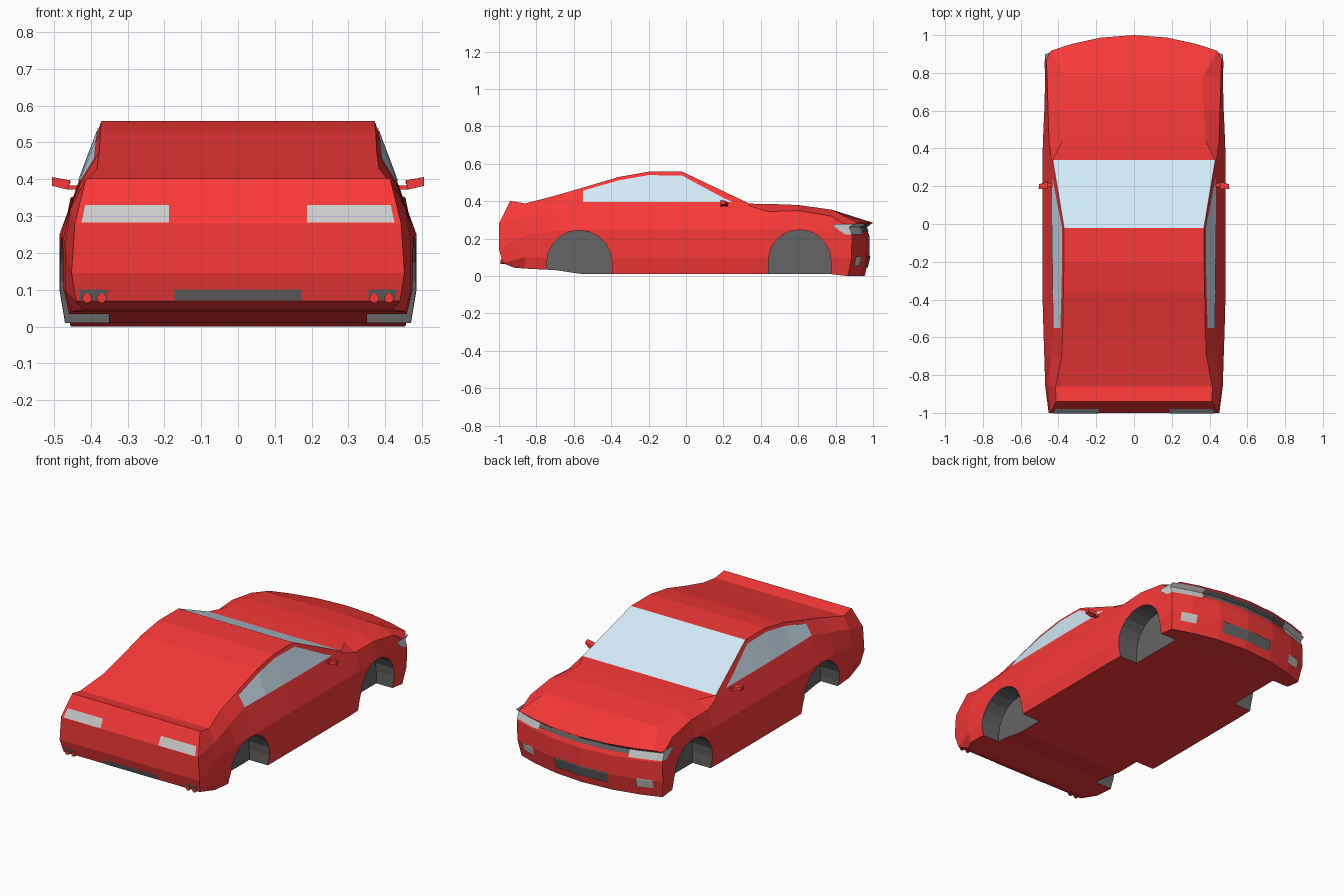
import bpy, bmesh, math

if "Cube" in bpy.data.objects:
    bpy.data.objects.remove(bpy.data.objects["Cube"])


def material(name, rgb):
    m = bpy.data.materials.new(name)
    m.diffuse_color = (*rgb, 1)
    m.use_nodes = True
    m.node_tree.nodes["Principled BSDF"].inputs["Base Color"].default_value = m.diffuse_color
    return m


RED = material("red_paint", (0.95, 0.04, 0.04))
DARK = material("dark_trim", (0.13, 0.13, 0.13))
GLASS = material("window_glass", (0.65, 0.82, 0.94))
LAMP = material("lamp_grey", (0.72, 0.72, 0.72))


def finish(bm, name, mats):
    bmesh.ops.remove_doubles(bm, verts=bm.verts[:], dist=0.0004)
    bmesh.ops.recalc_face_normals(bm, faces=bm.faces[:])
    me = bpy.data.meshes.new(name)
    bm.to_mesh(me)
    bm.free()
    for m in mats:
        me.materials.append(m)
    ob = bpy.data.objects.new(name, me)
    bpy.context.collection.objects.link(ob)
    return ob


def grid(bm, rows, mirror=False, mat=lambda i, j: 0):
    for s in ((1, -1) if mirror else (1,)):
        for i in range(len(rows) - 1):
            for j in range(len(rows[0]) - 1):
                q = [rows[i][j], rows[i][j + 1], rows[i + 1][j + 1], rows[i + 1][j]]
                f = bm.faces.new([bm.verts.new((p[0] * s, p[1], p[2])) for p in q])
                f.material_index = mat(i, j)


def lerp(a, b, t):
    return a + (b - a) * t


# Body stations: y, top z/x, shoulder z/x, waist z/x, floor z
STATIONS = [
    (-0.86, .388, .415, .32, .455, .22, .47, .04),
    (-0.70, .43, .383, .36, .44, .24, .475, .032),
    (-0.55, .473, .377, .395, .425, .25, .48, .01),
    (-0.36, .53, .374, .395, .428, .25, .485, .01),
    (-0.20, .558, .371, .395, .43, .25, .485, .01),
    (-0.02, .558, .37, .395, .432, .25, .485, .01),
    (0.34, .387, .43, .375, .437, .25, .485, .01),
    (0.44, .386, .38, .345, .45, .25, .482, .01),
    (0.60, .38, .37, .35, .455, .25, .475, .01),
    (0.78, .355, .365, .32, .46, .24, .47, .01),
]
# End sections as rows of x, z, y
REAR = [(.413, .402, -.94), (.443, .28, -1.0), (.452, .145, -1.0), (.44, .07, -.98), (.42, .045, -.92)]
NOSE = [(.44, .285, 1.0), (.465, .262, .962), (.47, .212, .982), (.47, .10, .98), (.455, 0, .955)]
BEND = 0.43
COLS = (0, .4, .75, 1)


def row_points(r, c=0):
    return [(f * r[0], r[2] - c * (f * r[0]) ** 2, r[1]) for f in COLS]


def ring(rows, c=0):
    sides = [row_points(r, c)[-1] for r in rows[1:-1]]
    return row_points(rows[0], c) + sides + row_points(rows[-1], c)[::-1]


def section(s):
    y, zt, xt, zs, xs, zm, xm, zb = s
    return [(xt, zt, y), (xs, zs, y), (xm, zm, y), (xm, .10, y), (xm - .015, zb, y)]


# Body shell
bm = bmesh.new()
rings = [ring(REAR)] + [ring(section(s)) for s in STATIONS] + [ring(NOSE, BEND)]
grid(bm, rings, True, lambda i, j: 2 if i == 6 and j < 3 else 0)
grid(bm, [row_points(r) for r in REAR], True)
grid(bm, [row_points(r, BEND) for r in NOSE], True)
body = finish(bm, "car_body", [RED, DARK, GLASS])

# Wheel arches
bm = bmesh.new()
for s in (1, -1):
    for yc, zc, r in ((-.57, .07, .175), (.608, .08, .168)):
        prof = [(yc + r * math.cos(math.pi * k / 10), zc + r * math.sin(math.pi * k / 10)) for k in range(11)]
        prof += [(yc - r, -.1), (yc + r, -.1)]
        f = bm.faces.new([bm.verts.new((s * .35, y, z)) for y, z in prof])
        out = bmesh.ops.extrude_face_region(bm, geom=[f], use_keep_orig=True)
        for v in out["geom"]:
            if isinstance(v, bmesh.types.BMVert):
                v.co.x = s * .6
for f in bm.faces:
    f.material_index = 1
cutter = finish(bm, "arch_cutter", [RED, DARK])
cutter.hide_render = True
mod = body.modifiers.new("arches", 'BOOLEAN')
mod.operation = 'DIFFERENCE'
mod.solver = 'EXACT'
mod.object = cutter
bpy.context.view_layer.objects.active = body
bpy.ops.object.modifier_apply(modifier=mod.name)
bpy.data.objects.remove(cutter)


def strip(name, rows, mat):
    bm = bmesh.new()
    grid(bm, rows, True)
    return finish(bm, name, [mat])


# Side windows
def side_x(y, z):
    for a, b in zip(STATIONS, STATIONS[1:]):
        if a[0] <= y <= b[0]:
            zt, xt, zs, xs = (lerp(a[k], b[k], (y - a[0]) / (b[0] - a[0])) for k in (1, 2, 3, 4))
            return lerp(xs, xt, (z - zs) / (zt - zs)) + .003


tops = [(-.55, .457), (-.36, .512), (-.2, .54), (-.02, .537), (.2, .418), (.245, .398)]
strip("side_windows", [[(side_x(y, z), y, z) for y, z in tops],
                       [(side_x(y, .396), y, .396) for y, z in tops]], GLASS)


# Panels laid on the end faces
def end_y(rows, z):
    for a, b in zip(rows, rows[1:]):
        if b[1] <= z <= a[1]:
            return lerp(a[2], b[2], (z - a[1]) / (b[1] - a[1]))


def nose_pt(x, z):
    return (x, end_y(NOSE, z) - BEND * x * x + .005, z)


def rear_pt(x, z):
    return (x, end_y(REAR, z) - .003, z)


strip("upper_grille", [[nose_pt(x, z) for x in (0, .185, .29)] for z in (.276, .262, .238)], DARK)
strip("lower_grille", [[nose_pt(x, z) for x in (0, .17)] for z in (.108, .10, .045)], DARK)
strip("fog_lights", [[nose_pt(x, z) for x in (.33, .42)] for z in (.105, .10, .055)], LAMP)
strip("headlights", [[nose_pt(x, z) for x in (.29, .35, .47)] + [(.474, yb, z)]
                     for z, yb in ((.278, .79), (.262, .795), (.222, .85))], LAMP)
strip("tail_lights", [[rear_pt(.187, .33), rear_pt(.415, .33)],
                      [rear_pt(.187, .282), rear_pt(.425, .282)]], LAMP)
strip("rear_grille", [[rear_pt(x, z) for x in (0, .172)] for z in (.10, .071)], DARK)
strip("exhaust_panels", [[rear_pt(x, z) for x in (.355, .43)] for z in (.10, .071)], DARK)


def hexa(bm, inner, outer):
    """Solid between two matching four-point loops, on both sides."""
    for s in (1, -1):
        a, b = ([bm.verts.new((s * x, y, z)) for x, y, z in loop] for loop in (inner, outer))
        bm.faces.new(a)
        bm.faces.new(b)
        for k in range(4):
            bm.faces.new([a[k], a[k - 1], b[k - 1], b[k]])


# Door mirrors with stalks
bm = bmesh.new()
hexa(bm, [(.455, .185, .397), (.455, .225, .392), (.462, .225, .374), (.462, .185, .372)],
     [(.505, .185, .406), (.503, .21, .403), (.503, .21, .386), (.505, .185, .382)])
hexa(bm, [(.42, .195, .385), (.42, .22, .385), (.42, .22, .37), (.42, .195, .37)],
     [(.465, .195, .382), (.465, .215, .382), (.465, .215, .373), (.465, .195, .373)])
finish(bm, "door_mirrors", [RED])

# Exhaust pipes
for i, x in enumerate((-.41, -.37, .37, .41)):
    bpy.ops.mesh.primitive_cylinder_add(vertices=10, radius=.013, depth=.05,
                                        location=(x, -.967, .077), rotation=(math.pi / 2, 0, 0))
    pipe = bpy.context.object
    pipe.name = f"exhaust_pipe_{i + 1}"
    pipe.data.materials.append(RED)
